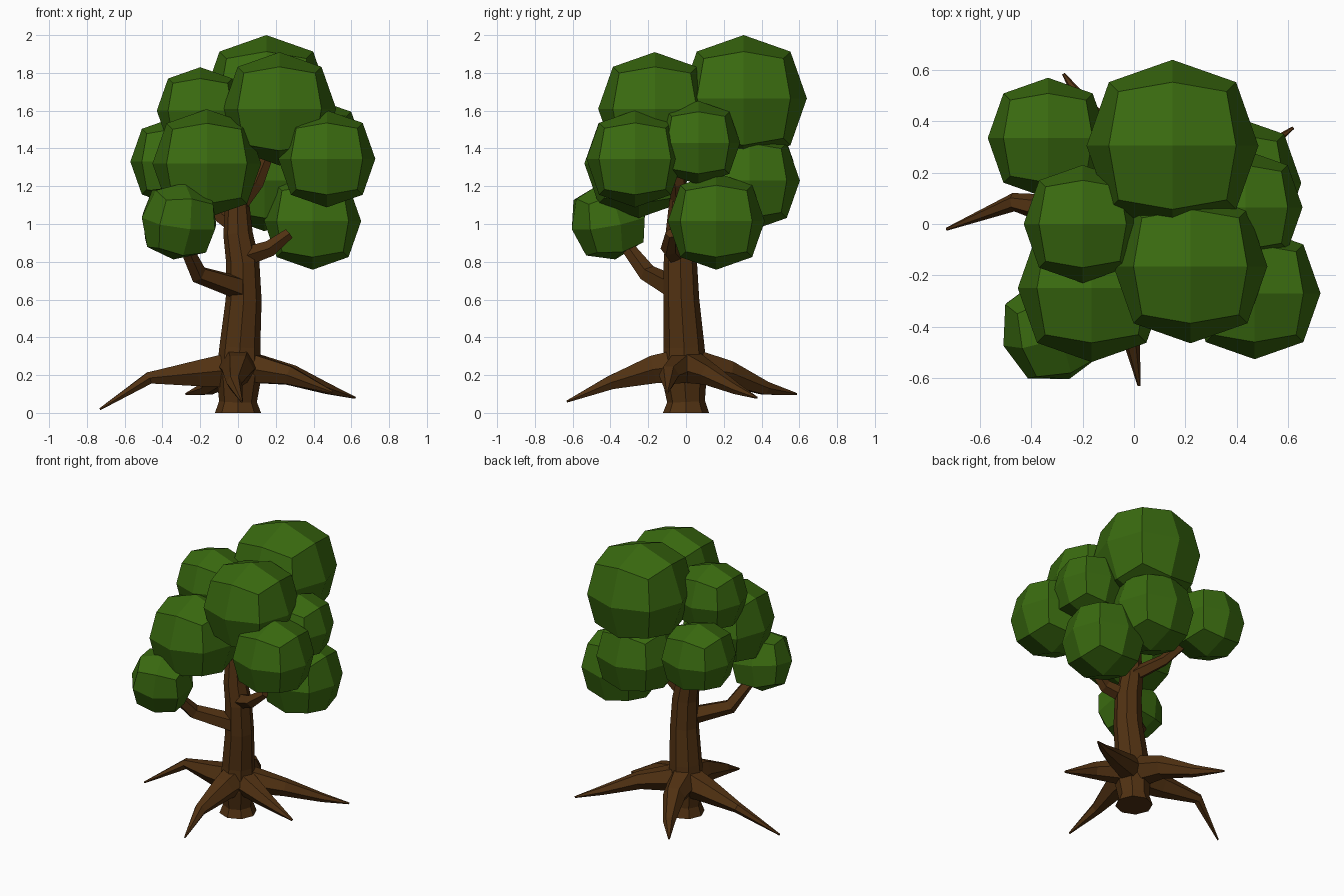
import bpy
import bmesh
import math
from mathutils import Vector, Euler

old = bpy.data.objects.get("Cube")
if old:
    bpy.data.objects.remove(old, do_unlink=True)


def make_material(name, colour):
    mat = bpy.data.materials.new(name)
    mat.use_nodes = True
    mat.diffuse_color = colour
    mat.node_tree.nodes["Principled BSDF"].inputs["Base Color"].default_value = colour
    return mat


leaf_green = make_material("leaf green", (0.042, 0.145, 0.005, 1))
bark_brown = make_material("bark brown", (0.082, 0.031, 0.006, 1))


def finish(name, bm, mat):
    bmesh.ops.recalc_face_normals(bm, faces=bm.faces)
    mesh = bpy.data.meshes.new(name)
    bm.to_mesh(mesh)
    bm.free()
    mesh.materials.append(mat)
    obj = bpy.data.objects.new(name, mesh)
    bpy.context.collection.objects.link(obj)
    return obj


def limb(name, path, sides=6):
    """Faceted tapering tube through (x, y, z, radius) points."""
    bm = bmesh.new()
    points = [Vector(p[:3]) for p in path]
    rings = []
    for i, centre in enumerate(points):
        ahead = points[min(i + 1, len(points) - 1)]
        behind = points[max(i - 1, 0)]
        along = (ahead - behind).normalized()
        # Use a fixed side reference so that the rings do not twist
        guide = Vector((0, 1, 0)) if abs(points[-1].z - points[0].z) > 0.5 else Vector((0, 0, 1))
        side = along.cross(guide).normalized()
        up = side.cross(along)
        ring = []
        for k in range(sides):
            a = math.tau * k / sides
            ring.append(bm.verts.new(centre + path[i][3] * (math.cos(a) * side + math.sin(a) * up)))
        rings.append(ring)
    for low, high in zip(rings, rings[1:]):
        for k in range(sides):
            n = (k + 1) % sides
            bm.faces.new((low[k], low[n], high[n], high[k]))
    bm.faces.new(rings[0])
    bm.faces.new(rings[-1])
    return finish(name, bm, bark_brown)


def leaf_clump(name, centre, radius, turn=(0, 0, 0)):
    """Cube split two by two on each side and rounded out."""
    bm = bmesh.new()
    bmesh.ops.create_cube(bm, size=2)
    bmesh.ops.subdivide_edges(bm, edges=bm.edges[:], cuts=1, use_grid_fill=True)
    reach = {1: 1.0, 2: 0.74, 3: 0.63}
    for v in bm.verts:
        v.co *= radius * reach[sum(abs(c) > 0.5 for c in v.co)]
    obj = finish(name, bm, leaf_green)
    obj.location = centre
    obj.rotation_euler = Euler([math.radians(t) for t in turn])
    return obj


# Trunk with a flared foot
limb("trunk", [
    (0, 0, 0, 0.122), (0, 0, 0.06, 0.1), (0.005, -0.01, 0.2, 0.12),
    (0.01, -0.01, 0.35, 0.108), (0.03, -0.025, 0.6, 0.095),
    (0.025, -0.03, 0.8, 0.088), (0, -0.03, 0.95, 0.078),
    (-0.005, -0.025, 1.15, 0.06)], sides=8)

# Roots
limb("left_back_root", [(0, 0, 0.25, 0.1), (0.28, 0.13, 0.2, 0.06),
                        (0.48, 0.27, 0.125, 0.03), (0.62, 0.375, 0.08, 0.006)])
limb("left_front_root", [(0, 0, 0.25, 0.1), (0.27, -0.09, 0.2, 0.055), (0.5, -0.1, 0.11, 0.008)])
limb("right_root", [(0, 0, 0.23, 0.11), (-0.2, 0.03, 0.21, 0.08),
                    (-0.47, 0.085, 0.185, 0.036), (-0.73, -0.02, 0.02, 0.006)])
limb("front_root", [(0, 0, 0.25, 0.11), (0, -0.17, 0.23, 0.085),
                    (-0.02, -0.4, 0.16, 0.042), (0.02, -0.63, 0.06, 0.006)])
limb("back_root", [(0, 0, 0.25, 0.11), (-0.06, 0.22, 0.21, 0.075),
                   (-0.16, 0.42, 0.13, 0.04), (-0.275, 0.585, 0.1, 0.006)])

# Branches
limb("right_branch", [(0.02, -0.06, 0.66, 0.065), (-0.21, -0.2, 0.735, 0.05),
                      (-0.29, -0.33, 0.9, 0.035)], sides=5)
limb("left_branch", [(0.02, -0.04, 0.82, 0.055), (0.17, -0.09, 0.87, 0.045),
                     (0.27, -0.08, 0.95, 0.03)], sides=5)
limb("back_branch", [(0, 0, 0.98, 0.05), (-0.14, 0.13, 1.08, 0.04), (-0.28, 0.27, 1.25, 0.025)], sides=5)
limb("upper_branch", [(-0.005, -0.025, 1.1, 0.058), (0.1, -0.04, 1.22, 0.042),
                      (0.18, -0.05, 1.42, 0.03)], sides=5)

# Foliage
leaf_clump("crown_back", (0.15, 0.305, 1.665), 0.335)
leaf_clump("crown_front", (0.22, -0.165, 1.61), 0.3)
leaf_clump("crown_right", (-0.2, 0, 1.6), 0.23)
leaf_clump("foliage_left", (0.435, 0.065, 1.43), 0.222)
leaf_clump("foliage_left_low", (0.395, 0.16, 1.015), 0.257)
leaf_clump("foliage_left_front", (0.47, -0.27, 1.345), 0.257)
leaf_clump("foliage_back", (0.14, 0.335, 1.23), 0.268)
leaf_clump("foliage_back_right", (-0.335, 0.335, 1.33), 0.235)
leaf_clump("foliage_front_right", (-0.165, -0.25, 1.32), 0.288)
leaf_clump("foliage_front_low", (-0.312, -0.41, 1.015), 0.208, turn=(12, 5, 18))
